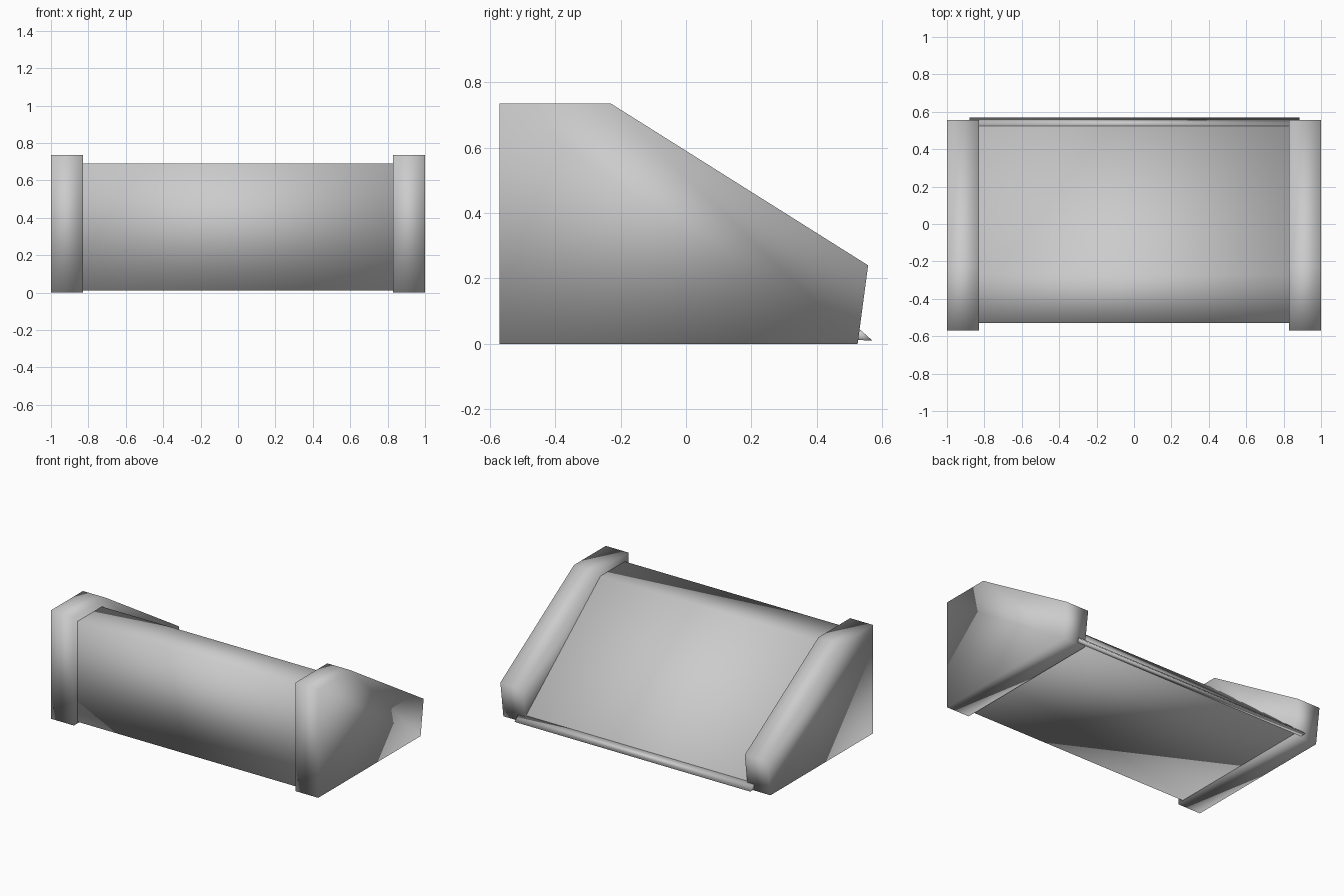
import bpy
import bmesh

if "Cube" in bpy.data.objects:
    bpy.data.objects.remove(bpy.data.objects["Cube"])

# Single matte grey for every part
grey = bpy.data.materials.new("light_grey")
grey.use_nodes = True
colour = (0.6, 0.6, 0.6, 1.0)
grey.diffuse_color = colour
grey.node_tree.nodes["Principled BSDF"].inputs["Base Color"].default_value = colour


def prism(name, profile, x0, x1):
    """Extrude a side profile of (y, z) points from x0 to x1."""
    bm = bmesh.new()
    face = bm.faces.new([bm.verts.new((x0, y, z)) for y, z in profile])
    new = bmesh.ops.extrude_face_region(bm, geom=[face])["geom"]
    verts = [v for v in new if isinstance(v, bmesh.types.BMVert)]
    bmesh.ops.translate(bm, verts=verts, vec=(x1 - x0, 0, 0))
    bmesh.ops.recalc_face_normals(bm, faces=bm.faces)
    for f in bm.faces:
        f.smooth = True
    mesh = bpy.data.meshes.new(name)
    bm.to_mesh(mesh)
    bm.free()
    mesh.materials.append(grey)
    obj = bpy.data.objects.new(name, mesh)
    bpy.context.scene.collection.objects.link(obj)
    return obj


# End panels with a sloping top edge
panel = [(-0.57, 0), (-0.57, 0.735), (-0.23, 0.735), (0.557, 0.24), (0.525, 0)]
prism("left_end_panel", panel, 0.83, 1.0)
prism("right_end_panel", panel, -1.0, -0.83)

# Sloping body between the panels, its ends set into them
body = [(-0.53, 0.01), (-0.53, 0.69), (-0.27, 0.69), (0.525, 0.05), (0.525, 0.01)]
prism("sloping_body", body, -0.88, 0.885)

# Thin wedge lip along the bottom rear edge
lip = [(0.515, 0.012), (0.525, 0.05), (0.57, 0.01)]
prism("rear_lip", lip, -0.88, 0.885)
